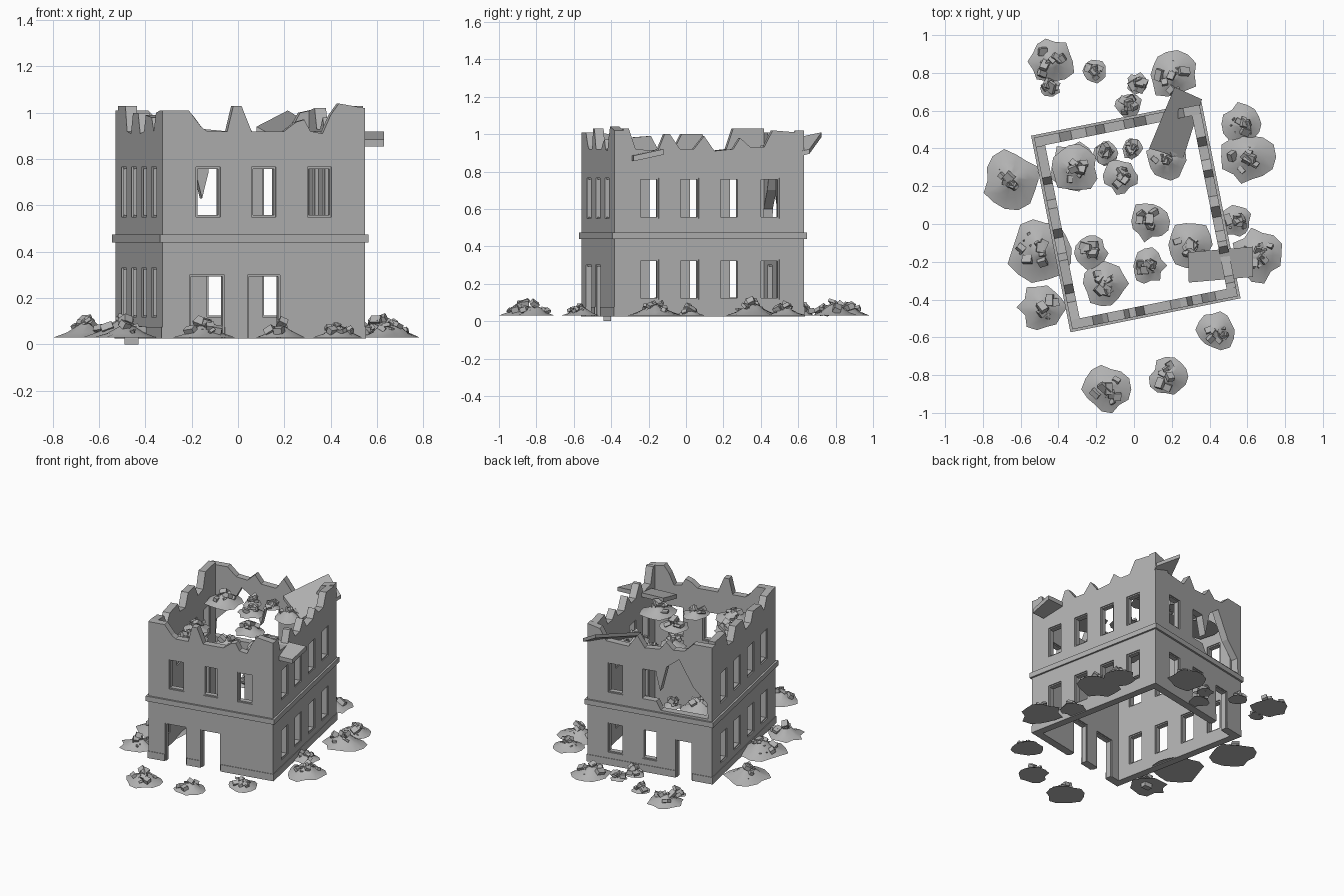
import bpy, bmesh, math, random
from mathutils import Matrix, Vector

random.seed(7)
cube = bpy.data.objects.get("Cube")
if cube:
    bpy.data.objects.remove(cube)

stone = bpy.data.materials.new("grey_stone")
stone.use_nodes = True
GREY = (0.45, 0.45, 0.45, 1)
stone.diffuse_color = GREY
stone.node_tree.nodes["Principled BSDF"].inputs["Base Color"].default_value = GREY

WIDTH, DEPTH, THICK, BASE = 0.893, 1.035, 0.05, 0.025
HOUSE = Matrix.Translation((0.01, 0.037, 0)) @ Matrix.Rotation(math.radians(11.3), 4, 'Z')


def add_object(name, bm, matrix=Matrix()):
    bmesh.ops.recalc_face_normals(bm, faces=bm.faces)
    mesh = bpy.data.meshes.new(name)
    bm.to_mesh(mesh)
    bm.free()
    mesh.materials.clear()
    mesh.materials.append(stone)
    mesh.transform(matrix)
    obj = bpy.data.objects.new(name, mesh)
    bpy.context.collection.objects.link(obj)
    return obj


def add_box(bm, center, size, rotation=Matrix()):
    m = Matrix.Translation(center) @ rotation @ Matrix.Diagonal((*size, 1))
    return bmesh.ops.create_cube(bm, size=1, matrix=m)["verts"]


def rect(u, low, width, high):
    h = width / 2
    return [(u - h, low), (u + h, low), (u + h, high), (u - h, high)]


def cut_sheet(loops):
    """Flat sheet with holes, given a thickness and stood upright."""
    curve = bpy.data.curves.new("outline", 'CURVE')
    curve.dimensions, curve.fill_mode = '2D', 'BOTH'
    curve.extrude = THICK / 2
    for loop in loops:
        s = curve.splines.new('POLY')
        s.points.add(len(loop) - 1)
        for p, (u, z) in zip(s.points, loop):
            p.co = (u, z, 0, 1)
        s.use_cyclic_u, s.use_smooth = True, False
    temp = bpy.data.objects.new("outline", curve)
    mesh = bpy.data.meshes.new_from_object(temp)
    bm = bmesh.new()
    bm.from_mesh(mesh)
    bpy.data.objects.remove(temp)
    bpy.data.curves.remove(curve)
    bpy.data.meshes.remove(mesh)
    bmesh.ops.remove_doubles(bm, verts=bm.verts, dist=0.0001)
    bmesh.ops.transform(bm, matrix=Matrix.Rotation(math.pi / 2, 4, 'X'), verts=bm.verts)
    return bm


def build_wall(name, length, span, matrix, top, windows, doors=(), holes=()):
    # Jagged outline with door notches along the foot
    outline = [(-length / 2, BASE)]
    for u, w in doors:
        a, b, c, e = rect(u, BASE, w, 0.3)
        outline += [a, e, c, b]
    outline += [(length / 2, BASE)]
    outline += [((f - 0.5) * length, z) for f, z in reversed(top)]
    bm = cut_sheet([outline] + [rect(*w) for w in windows] + list(holes))
    add_object(name + "_wall", bm, matrix)

    # Slim frames lining the openings
    bm = bmesh.new()
    openings = list(windows) + [(u, BASE, w, 0.3) for u, w in doors]
    for u, low, w, high in openings:
        for side in (-1, 1):
            add_box(bm, (u + side * (w / 2 - 0.004), 0, (low + high) / 2), (0.008, 0.035, high - low))
        add_box(bm, (u, 0, high - 0.004), (w, 0.035, 0.008))
        if low > BASE:
            add_box(bm, (u, 0, low + 0.004), (w, 0.035, 0.008))
    add_object(name + "_frames", bm, matrix)

    # String course and plinth, the plinth broken at the doors
    bm = bmesh.new()
    add_box(bm, (0, -THICK / 2 - 0.003, 0.457), (span + 0.026, 0.02, 0.036))
    stops = [-span / 2 - 0.004]
    for u, w in doors:
        stops += [u - w / 2, u + w / 2]
    stops.append(span / 2 + 0.004)
    for a, b in zip(stops[::2], stops[1::2]):
        add_box(bm, ((a + b) / 2, -THICK / 2, 0.05), (b - a, 0.008, 0.05))
    add_object(name + "_trim", bm, matrix)


def placed(distance, turns):
    return HOUSE @ Matrix.Rotation(turns * math.pi / 2, 4, 'Z') @ Matrix.Translation((0, THICK / 2 - distance, 0))


UPPER, LOWER = (0.55, 0.107, 0.765), (0.117, 0.107, 0.33)
BAYS = (-0.245, 0, 0.245)
front_top = [(0, 1.01), (.13, 1.01), (.19, .94), (.22, .92), (.32, .92), (.35, 1.03), (.39, 1.03),
             (.44, .92), (.6, .92), (.66, .96), (.7, .97), (.73, .92), (.79, .91), (.83, .99),
             (.87, 1.04), (1, 1.02)]
back_top = [(0, 1.02), (.1, 1), (.15, .92), (.33, .91), (.4, 1), (.46, .92), (.58, .93),
            (.63, .99), (.69, .94), (.78, .95), (.85, 1.01), (1, 1.01)]
right_top = [(0, 1.03), (.03, 1.03), (.07, .92), (.2, .91), (.24, 1), (.27, 1), (.33, .92), (.41, .92),
             (.47, .99), (.53, .91), (.64, .92), (.68, .98), (.74, .93), (.82, .93), (.87, 1.02), (1, 1.01)]
left_top = [(0, 1.03), (.18, 1.03), (.22, .92), (.31, .91), (.36, 1), (.48, 1), (.53, .91),
            (.62, .92), (.66, .99), (.8, .98), (.85, .92), (.9, 1), (1, 1.01)]

build_wall("front", WIDTH, WIDTH, placed(DEPTH / 2, 0), front_top,
           [(u, *UPPER) for u in BAYS], [(-0.25, 0.155), (0, 0.145)])

# Back wall has a collapsed corner bay that runs into the middle window
breach = [(0.417, .49), (0.41, .6), (0.31, .7), (0.21, .88), (0.12, .81), (0.075, .63), (0.047, .74),
          (0.047, .765), (-0.053, .765), (-0.053, .55), (0.047, .55), (0.08, .49)]
build_wall("back", WIDTH, WIDTH, placed(DEPTH / 2, 2), back_top,
           [(BAYS[0], *UPPER), (BAYS[0], *LOWER), (BAYS[1], *LOWER)], [(0.245, 0.12)], [breach])

side_windows = [(k * 0.219, *size) for k in (-1.5, -0.5, 0.5, 1.5) for size in (UPPER, LOWER)]
for name, turns, top in (("right", 1, right_top), ("left", 3, left_top)):
    build_wall(name, DEPTH - 2 * THICK, DEPTH, placed(WIDTH / 2, turns), top, side_windows)


def slab(name, corners, thick):
    # Broken roof plate, given by its top corners
    bm = bmesh.new()
    face = bm.faces.new([bm.verts.new(c) for c in corners])
    ext = bmesh.ops.extrude_face_region(bm, geom=[face], use_keep_orig=True)["geom"]
    bmesh.ops.translate(bm, vec=(0, 0, -thick), verts=[g for g in ext if isinstance(g, bmesh.types.BMVert)])
    add_object(name, bm)


slab("back_roof_slab", [(.08, .4, .94), (.26, .345, .84), (.36, .66, .92), (.215, .725, 1.01)], 0.025)
slab("right_roof_slab", [(.285, -.15, .92), (.29, -.31, .885), (.63, -.28, .885), (.63, -.12, .92)], 0.03)


def rubble_pile(name, x, y, radius, floor):
    bm = bmesh.new()
    count, height = 14, radius * 0.5
    lobes = [random.uniform(0.82, 1.15) for _ in range(count)]
    # Mound as shrinking rings up to a peak
    rings = []
    for spread, rise in ((1, 0), (0.62, 0.3), (0.3, 0.72)):
        ring = []
        for i, lobe in enumerate(lobes):
            a = math.tau * i / count
            r = radius * spread * (1 + (lobe - 1) * spread)
            z = floor + height * rise * random.uniform(0.8, 1.2)
            ring.append(bm.verts.new((x + r * math.cos(a), y + r * math.sin(a), z)))
        rings.append(ring)
    peak = bm.verts.new((x, y, floor + height))
    for i in range(count):
        j = (i + 1) % count
        for low, high in zip(rings, rings[1:]):
            bm.faces.new((low[i], low[j], high[j], high[i]))
        bm.faces.new((rings[-1][i], rings[-1][j], peak))
    for f in bm.faces:
        f.smooth = True
    bm.faces.new(rings[0][::-1])
    # Blocks, planks and chips strewn over the mound
    for k in range(5 + int(radius * 60)):
        a, r = random.uniform(0, math.tau), radius * random.uniform(0, 0.62)
        s = random.uniform(0.022, 0.042) if k < 7 else random.uniform(0.008, 0.014)
        size = (s * random.uniform(1, 1.7), s, s * random.uniform(0.4, 0.9))
        tilt = Matrix.Rotation(random.uniform(-0.7, 0.7), 4, 'X') @ Matrix.Rotation(random.uniform(-0.7, 0.7), 4, 'Y')
        turn = Matrix.Rotation(random.uniform(0, math.tau), 4, 'Z')
        z = floor + height * (1 - r / radius) ** 1.3 + s * 0.3
        verts = add_box(bm, (x + r * math.cos(a), y + r * math.sin(a), z), size, turn @ tilt)
        sink = min(v.co.z for v in verts)
        if sink < 0:
            bmesh.ops.translate(bm, vec=(0, 0, -sink), verts=verts)
    add_object(name, bm)


ground_piles = [(-.44, .86, .125), (-.44, .72, .05), (-.21, .81, .06), (.2, .79, .13), (.02, .745, .055),
                (-.03, .625, .07), (.575, .53, .105), (.6, .355, .135), (.54, .015, .085),
                (.655, -.165, .135), (.435, -.56, .105), (.19, -.81, .105), (-.145, -.875, .12),
                (-.485, -.44, .12), (-.5, -.13, .165), (-.65, .235, .145)]
roof_piles = [(-.32, .3, .13), (-.15, .375, .06), (-.07, .255, .09), (-.01, .4, .055), (.17, .335, .11),
              (.08, .015, .1), (.3, -.11, .12), (.075, -.22, .09), (-.225, -.155, .085), (-.15, -.315, .115)]
for label, piles, floor in (("ground", ground_piles, 0.03), ("roof", roof_piles, 0.83),
                            ("upper_floor", roof_piles[:2], 0.46)):
    for n, (x, y, r) in enumerate(piles, 1):
        rubble_pile(f"{label}_rubble_{n}", x, y, r, floor)

# Lowest fallen block, half sunk beside the left wall
bm = bmesh.new()
add_box(bm, (-0.46, -0.42, 0.025), (0.06, 0.04, 0.05))
add_object("fallen_block", bm)
